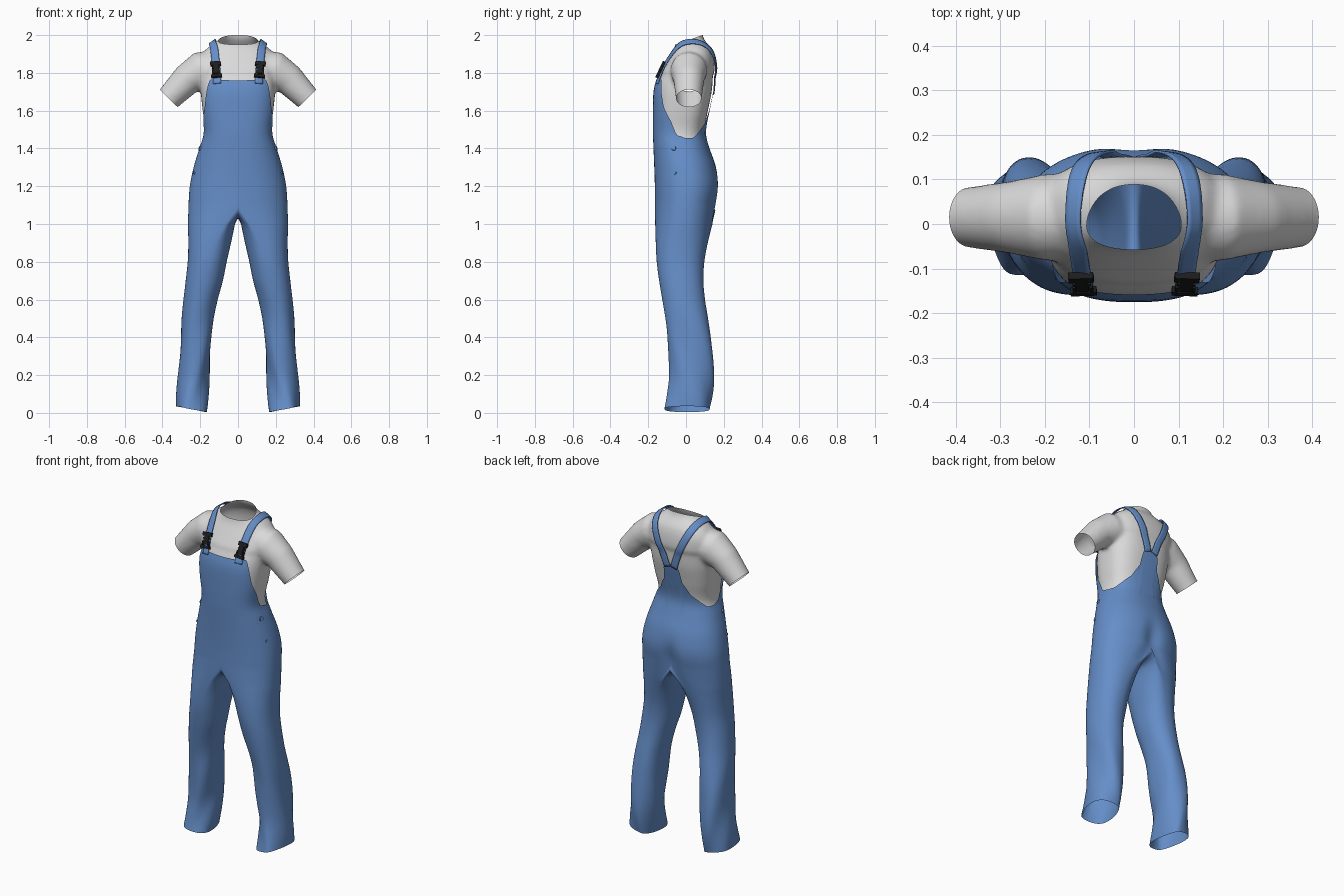
import bpy, bmesh, math
from mathutils import Vector, Matrix
from mathutils.bvhtree import BVHTree

cube = bpy.data.objects.get("Cube")
if cube:
    bpy.data.objects.remove(cube)


def material(name, color, rough=0.8):
    m = bpy.data.materials.new(name)
    m.use_nodes = True
    m.diffuse_color = (*color, 1)
    bsdf = m.node_tree.nodes["Principled BSDF"]
    bsdf.inputs["Base Color"].default_value = (*color, 1)
    bsdf.inputs["Roughness"].default_value = rough
    return m


DENIM = material("denim blue", (0.13, 0.27, 0.58))
COTTON = material("cotton white", (0.7, 0.7, 0.7))
PLASTIC = material("clasp black", (0.012, 0.012, 0.012))

# Torso profile: z, half width, front y, back y, squareness
TORSO = [
    (1.0, .265, -.165, .14, 2.2), (1.1, .262, -.165, .162, 2.2),
    (1.2, .255, -.165, .175, 2.2), (1.3, .235, -.168, .16, 2.2),
    (1.4, .205, -.172, .125, 2.3), (1.48, .182, -.175, .105, 2.5),
    (1.6, .196, -.175, .125, 2.7), (1.7, .206, -.172, .145, 2.7),
    (1.76, .205, -.158, .15, 2.7), (1.82, .205, -.125, .152, 2.6),
    (1.88, .2, -.09, .147, 2.5), (1.93, .165, -.062, .132, 2.4),
    (1.96, .122, -.055, .108, 2.3), (1.99, .09, -.055, .09, 2.2),
    (2.06, .085, -.055, .088, 2.2)]
# Leg profile: z, inner x, outer x, front y, back y, flatness of inner side
LEG = [
    (.02, .168, .325, -.12, .13, 0), (.1, .16, .322, -.1, .142, 0),
    (.2, .152, .316, -.085, .145, 0), (.4, .14, .303, -.1, .133, 0),
    (.5, .13, .297, -.11, .118, 0), (.6, .108, .288, -.125, .1, 0),
    (.7, .08, .277, -.142, .092, 0), (.8, .06, .266, -.155, .097, .1),
    (.9, .037, .263, -.16, .115, .25), (1.0, .016, .265, -.163, .14, .6)]
# Upper edge of the overalls: angle from front centre to back centre, z
EDGE = [
    (-90, 1.76), (-50, 1.765), (-47, 1.75), (-32, 1.62), (-13, 1.54),
    (-3, 1.47), (8, 1.455), (25, 1.455), (39, 1.48), (63, 1.53),
    (78, 1.6), (82, 1.7), (90, 1.71)]


def sample(rows, z, smooth=True):
    """Interpolate a table by its first column."""
    n = len(rows) - 1
    i = next((k for k in range(n) if z <= rows[k + 1][0]), n - 1)
    a, b = rows[i], rows[i + 1]
    h = b[0] - a[0]
    u = min(max((z - a[0]) / h, 0), 1)
    if not smooth:
        return [p + (q - p) * u for p, q in zip(a[1:], b[1:])]
    p, q = rows[max(i - 1, 0)], rows[min(i + 2, n)]
    out = []
    for c in range(1, len(a)):
        ta = (b[c] - p[c]) / (b[0] - p[0]) * h
        tb = (q[c] - a[c]) / (q[0] - a[0]) * h
        d = b[c] - a[c]
        out.append(a[c] + ta * u + (3 * d - 2 * ta - tb) * u ** 2 + (ta + tb - 2 * d) * u ** 3)
    return out


def spow(v, e):
    return math.copysign(abs(v) ** (2 / e), v)


def torso_point(t, z, inset=0.0):
    rx, yf, yb, e = sample(TORSO, z)
    x = (rx - inset) * spow(math.cos(t), e)
    y = (yf + yb) / 2 + ((yb - yf) / 2 - inset) * spow(math.sin(t), e)
    if y > 0:  # soft hollow between the seat halves
        y *= 1 - 0.13 * math.exp(-(x / .05) ** 2 - ((z - 1.13) / .1) ** 2)
    return Vector((x, y, z))


def leg_point(t, z):
    xi, xo, yf, yb, flat = sample(LEG, z)
    split = (xi + xo) / 2 * (1 - flat) + xi * flat
    c = spow(math.cos(t), 2.2)
    x = split + c * ((xo - split) if c > 0 else (split - xi))
    y = (yf + yb) / 2 + (yb - yf) / 2 * spow(math.sin(t), 2.2)
    fold = max(0, .7 - z) * .009 * math.sin(3 * t + 14 * z)  # loose cloth
    hem = .018 * math.cos(t) * max(0, 1 - z / .15)
    return Vector((x + fold, y + fold, z + hem))


def skin(bm, rings, closed=True):
    for a, b in zip(rings, rings[1:]):
        n = len(a)
        for i in range(n if closed else n - 1):
            j = (i + 1) % n
            bm.faces.new((a[i], a[j], b[j], b[i]))


def add_ring(bm, points):
    return [bm.verts.new(p) for p in points]


def finish(name, bm, mat, smooth=True):
    mesh = bpy.data.meshes.new(name)
    bmesh.ops.recalc_face_normals(bm, faces=bm.faces)
    bm.to_mesh(mesh)
    bm.free()
    mesh.materials.append(mat)
    for p in mesh.polygons:
        p.use_smooth = smooth
    obj = bpy.data.objects.new(name, mesh)
    bpy.context.collection.objects.link(obj)
    return obj


# Overalls: one leg, half the seat and half the bib, mirrored
M = 60
arc = [math.radians(-90 + 180 * i / M) for i in range(M + 1)]
loop = [math.radians(-90 + 180 * i / M) for i in range(2 * M)]
WAIST = 1.1
bm = bmesh.new()
rings = [add_ring(bm, [leg_point(t, .02 + .98 * k / 32) for t in loop]) for k in range(33)]
crotch = [torso_point(t, WAIST) for t in arc]
for t in loop[M + 1:]:
    p = torso_point(t, WAIST)
    crotch.append(Vector((0, p.y, WAIST - .07 * abs(math.cos(t)) ** .6)))
rings.append(add_ring(bm, crotch))
skin(bm, rings)
tops = [sample(EDGE, math.degrees(t), False)[0] for t in arc]
upper = [rings[-1][:M + 1]]
for k in range(1, 25):
    upper.append(add_ring(bm, [torso_point(t, WAIST + (top - WAIST) * k / 24)
                               for t, top in zip(arc, tops)]))
for v in upper[-1] + [r[i] for r in upper for i in (0, M)]:
    if abs(v.co.x) < 1e-4:
        v.co.x = 0
skin(bm, upper, closed=False)
overalls = finish("overalls", bm, DENIM)
mirror = overalls.modifiers.new("mirror", "MIRROR")
mirror.use_clip = True

# Shirt: solid torso and sleeves fused together, then cut open
bm = bmesh.new()
around = [2 * math.pi * i / 48 for i in range(48)]
levels = [1.36 + .7 * k / 36 for k in range(37)]
rings = [add_ring(bm, [torso_point(t, z, .009 if z < 1.8 else 0) for t in around]) for z in levels]
skin(bm, rings)
bm.faces.new(rings[0])
bm.faces.new(rings[-1])
# Sleeve rings: x, z, radius, depth, downward slope in degrees
SLEEVE = [(.1, 1.82, .1, .095, 0), (.2, 1.812, .1, .097, 18), (.27, 1.765, .083, .082, 41),
          (.367, 1.665, .067, .068, 46), (.43, 1.6, .066, .066, 46)]
for side in (1, -1):
    rings = []
    for x, z, r, d, slope in SLEEVE:
        s = math.radians(slope)
        rings.append(add_ring(bm, [(side * (x + r * math.cos(t) * math.sin(s)),
                                    .015 + d * math.sin(t),
                                    z + r * math.cos(t) * math.cos(s)) for t in around]))
    skin(bm, rings)
    bm.faces.new(rings[0])
    bm.faces.new(rings[-1])
solid = finish("shirt_solid", bm, COTTON)
remesh = solid.modifiers.new("fuse", "REMESH")
remesh.mode = "VOXEL"
remesh.voxel_size = .011
relax = solid.modifiers.new("relax", "SMOOTH")
relax.iterations = 8
bpy.context.view_layer.update()
fused = solid.evaluated_get(bpy.context.evaluated_depsgraph_get())
bm = bmesh.new()
bm.from_mesh(fused.to_mesh())
fused.to_mesh_clear()
bpy.data.objects.remove(solid)


def cut_open(point, normal, applies):
    point, normal = Vector(point), Vector(normal)
    bmesh.ops.bisect_plane(bm, geom=bm.verts[:] + bm.edges[:] + bm.faces[:],
                           plane_co=point, plane_no=normal)
    gone = []
    for f in bm.faces:
        c = f.calc_center_median()
        if applies(c) and (c - point).dot(normal) > 0:
            gone.append(f)
    bmesh.ops.delete(bm, geom=gone, context="FACES")


cut_open((0, .015, 1.975), (0, -.33, .94), lambda c: abs(c.x) < .15 and c.z > 1.9)
cut_open((0, 0, 1.42), (0, 0, -1), lambda c: True)
for side in (1, -1):
    cut_open((side * .367, 0, 1.665), (side * .7, 0, -.72), lambda c: c.x * side > .27)
shirt_tree = BVHTree.FromBMesh(bm)
finish("shirt", bm, COTTON)


def on_shirt(p, lift):
    """Nearest shirt point, lifted along the outward normal."""
    near, normal, _, _ = shirt_tree.find_nearest(p)
    if normal.dot(near - Vector((near.x * .8, .02, 1.7))) < 0:
        normal = -normal
    return near + normal * lift, normal


# Shoulder straps with clasps; path rows: step, x, y, z
PATH = [(0, .112, -.16, 1.745), (1, .114, -.14, 1.8), (2, .12, -.1, 1.87),
        (3, .128, -.05, 1.935), (4, .132, .02, 1.96), (5, .126, .08, 1.95),
        (6, .105, .13, 1.9), (7, .075, .155, 1.83), (8, .045, .155, 1.76),
        (9, .022, .15, 1.69)]
for side, label in ((1, "left"), (-1, "right")):
    flip = Vector((side, 1, 1))
    track = [Vector(sample(PATH, 9 * k / 45)) * flip for k in range(46)]
    bm = bmesh.new()
    rows = []
    for k, p in enumerate(track):
        along = (track[min(k + 1, 45)] - track[max(k - 1, 0)]).normalized()
        base, normal = on_shirt(p, 0)
        across = along.cross(normal).normalized() * .02
        rows.append(add_ring(bm, [on_shirt(base + across * w, .013)[0] for w in (-1, -.5, 0, .5, 1)]))
    skin(bm, rows, closed=False)
    strap = finish(label + "_strap", bm, DENIM)
    thick = strap.modifiers.new("thickness", "SOLIDIFY")
    thick.thickness = .006
    thick.offset = 0

    # Clasp: slotted top bar, narrow waist, prongs and lower plate
    low, high = on_shirt(track[4], .02)[0], on_shirt(track[9], .02)[0]
    up = (high - low).normalized()
    right = Vector((1, 0, 0))
    out = right.cross(up).normalized()
    right = up.cross(out).normalized()
    frame = Matrix((right, out, up)).transposed().to_4x4()
    frame.translation = on_shirt(Vector((side * .114, -.13, 1.812)), .02)[0]
    bm = bmesh.new()
    for x, z, w, h in ((0, .038, .056, .022), (0, .005, .028, .05), (-.019, -.016, .007, .03),
                       (.019, -.016, .007, .03), (0, -.034, .058, .016), (0, .014, .04, .008)):
        box = Matrix.Translation((x, 0, z)) @ Matrix.Diagonal((w, .016, h, 1))
        bmesh.ops.create_cube(bm, size=1, matrix=frame @ box)
    finish(label + "_clasp", bm, PLASTIC, smooth=False)

    # Hip buttons
    bm = bmesh.new()
    for angle, z, r in ((-13, 1.4, .014), (-18, 1.27, .008)):
        t = math.radians(angle)
        p = torso_point(t, z)
        du = torso_point(t + .05, z) - torso_point(t - .05, z)
        dv = torso_point(t, z + .02) - torso_point(t, z - .02)
        n = du.cross(dv).normalized()
        turn = Vector((0, 0, 1)).rotation_difference(n * flip).to_matrix().to_4x4()
        bmesh.ops.create_cone(bm, cap_ends=True, segments=16, radius1=r, radius2=r * .8, depth=.012,
                              matrix=Matrix.Translation(p * flip) @ turn)
    finish(label + "_hip_buttons", bm, DENIM, smooth=False)
